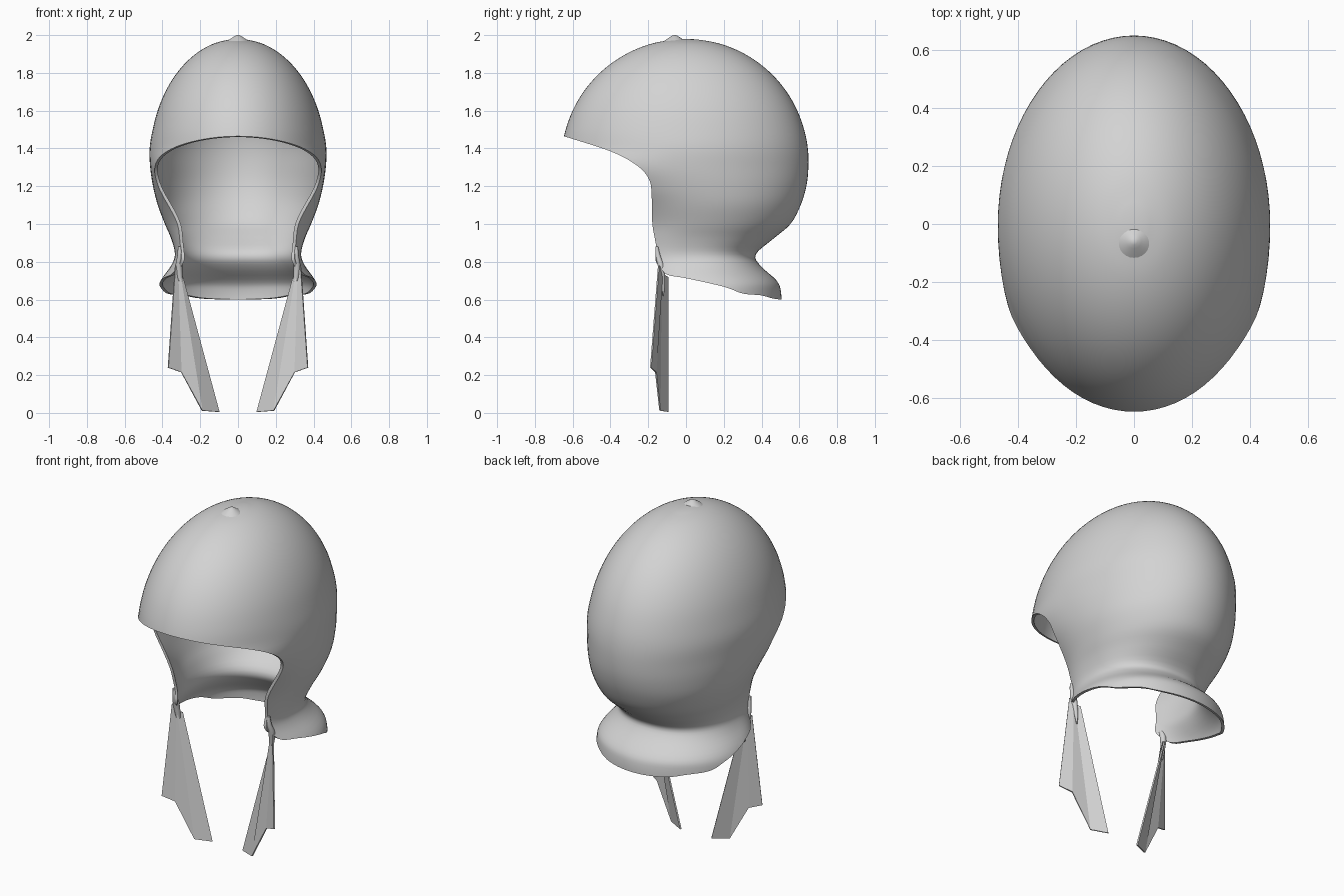
import bpy, bmesh, math
from mathutils import Vector

cube = bpy.data.objects.get("Cube")
if cube:
    bpy.data.objects.remove(cube, do_unlink=True)

grey = bpy.data.materials.new("plain_grey")
grey.use_nodes = True
grey.diffuse_color = (0.65, 0.65, 0.65, 1)
grey.node_tree.nodes["Principled BSDF"].inputs["Base Color"].default_value = (0.65, 0.65, 0.65, 1)


def make_object(name, bm):
    mesh = bpy.data.meshes.new(name)
    bm.to_mesh(mesh)
    bm.free()
    mesh.materials.append(grey)
    obj = bpy.data.objects.new(name, mesh)
    bpy.context.collection.objects.link(obj)
    return obj


def activate(obj):
    bpy.ops.object.select_all(action='DESELECT')
    obj.select_set(True)
    bpy.context.view_layer.objects.active = obj


def apply_modifiers(obj):
    activate(obj)
    for mod in list(obj.modifiers):
        bpy.ops.object.modifier_apply(modifier=mod.name)


def smooth(obj, degrees):
    activate(obj)
    bpy.ops.object.shade_smooth_by_angle(angle=math.radians(degrees))


def spline(points, steps):
    """Catmull-Rom interpolation through tuples of any length."""
    result = []
    last = len(points) - 1
    for i in range(last):
        a, b, c, d = (points[min(max(i + k, 0), last)] for k in (-1, 0, 1, 2))
        for s in range(steps):
            t = s / steps
            result.append(tuple(
                0.5 * (2 * q + (r - p) * t + (2 * p - 5 * q + 4 * r - u) * t * t
                       + (3 * q - p - 3 * r + u) * t ** 3)
                for p, q, r, u in zip(a, b, c, d)))
    return result + [points[-1]]


def power(value, exponent):
    return math.copysign(abs(value) ** exponent, value)


# Helmet shell: height, front y, back y, half width, front and back squareness.
# The dome is an ellipsoid, the neck and its flare follow a profile.
sections = []
for degrees in range(85, 10, -10):
    c, s = math.cos(math.radians(degrees)), math.sin(math.radians(degrees))
    sections.append((1.33 + 0.65 * s, -0.66 * c, 0.648 * c, 0.468 * c, 2, 2))
sections += [
    (1.4, -0.656, 0.645, 0.468, 2, 2), (1.3, -0.65, 0.648, 0.465, 2.25, 2),
    (1.2, -0.55, 0.637, 0.45, 2.15, 2), (1.1, -0.43, 0.607, 0.425, 2.1, 2),
    (1.0, -0.37, 0.553, 0.387, 2.1, 2), (0.92, -0.34, 0.46, 0.353, 2.3, 2.1),
    (0.84, -0.32, 0.37, 0.334, 2.4, 2.25), (0.78, -0.3, 0.393, 0.354, 2.4, 2.2),
    (0.7, -0.29, 0.48, 0.41, 2.2, 2.1), (0.64, -0.29, 0.503, 0.43, 2.1, 2),
    (0.55, -0.29, 0.505, 0.43, 2.1, 2),
]
SEGMENTS = 80
bm = bmesh.new()
apex = bm.verts.new((0, 0, 1.98))
rings = []
for z, front, back, width, front_square, back_square in spline(sections, 4):
    centre, depth = (front + back) / 2, (back - front) / 2
    ring = []
    for i in range(SEGMENTS):
        t = 2 * math.pi * i / SEGMENTS
        square = front_square if math.cos(t) > 0 else back_square
        ring.append(bm.verts.new((width * power(math.sin(t), 2 / square),
                                  centre - depth * power(math.cos(t), 2 / square), z)))
    rings.append(ring)
for i in range(SEGMENTS):
    j = (i + 1) % SEGMENTS
    bm.faces.new((apex, rings[0][i], rings[0][j]))
    for upper, lower in zip(rings, rings[1:]):
        bm.faces.new((upper[i], lower[i], lower[j], upper[j]))
shell = make_object("helmet_shell", bm)
thick = shell.modifiers.new("thickness", 'SOLIDIFY')
thick.thickness = 0.015
thick.offset = -1

# Side outline of the face opening and lower rim, used as a cutter
outline = spline([
    (-1.0, 1.58), (-0.65, 1.466), (-0.4, 1.385), (-0.26, 1.31), (-0.195, 1.235),
    (-0.182, 1.15), (-0.178, 1.0), (-0.158, 0.88), (-0.162, 0.81), (-0.135, 0.765),
    (-0.095, 0.73), (0.0, 0.713), (0.2, 0.668), (0.3, 0.632), (0.4, 0.622),
    (0.5, 0.6), (0.8, 0.58)], 5) + [(0.8, 0.3), (-1.0, 0.3)]
bm = bmesh.new()
face = bm.faces.new([bm.verts.new((-1, y, z)) for y, z in outline])
extruded = bmesh.ops.extrude_face_region(bm, geom=[face])["geom"]
bmesh.ops.translate(bm, vec=(2, 0, 0),
                    verts=[v for v in extruded if isinstance(v, bmesh.types.BMVert)])
bmesh.ops.recalc_face_normals(bm, faces=bm.faces)
cutter = make_object("opening_cutter", bm)
cutter.hide_render = True
cut = shell.modifiers.new("opening", 'BOOLEAN')
cut.operation = 'DIFFERENCE'
cut.solver = 'EXACT'
cut.object = cutter
apply_modifiers(shell)
bpy.data.objects.remove(cutter, do_unlink=True)
smooth(shell, 40)

# Small nub on the crown
bm = bmesh.new()
nub_rings = []
for radius, z in ((0.06, 1.966), (0.045, 1.977), (0.025, 1.99), (0.012, 1.998), (0.004, 2.0)):
    nub_rings.append([bm.verts.new((radius * math.cos(k * math.pi / 12),
                                    -0.06 + radius * math.sin(k * math.pi / 12), z))
                      for k in range(24)])
for lower, upper in zip(nub_rings, nub_rings[1:]):
    for i in range(24):
        j = (i + 1) % 24
        bm.faces.new((lower[i], lower[j], upper[j], upper[i]))
bm.faces.new(nub_rings[-1])
smooth(make_object("crown_nub", bm), 60)

# Hanging straps: a gathered cord that opens into a folded, pointed tail
tail_top = [(0.293, -0.097, 0.72), (0.306, -0.132, 0.74),
            (0.318, -0.124, 0.76), (0.332, -0.145, 0.78)]
tail_end = [(0.10, -0.095, 0.005), (0.19, -0.138, 0.012),
            (0.30, -0.16, 0.215), (0.37, -0.187, 0.24)]
cord_path = [(0.31, -0.155, 0.88, 0.008), (0.308, -0.148, 0.83, 0.014),
             (0.313, -0.13, 0.77, 0.018), (0.305, -0.122, 0.69, 0.012),
             (0.3, -0.12, 0.62, 0.003)]
for side, label in ((1, "left"), (-1, "right")):
    bm = bmesh.new()
    top = [bm.verts.new((side * x, y, z)) for x, y, z in tail_top]
    end = [bm.verts.new((side * x, y, z)) for x, y, z in tail_end]
    for i in range(3):
        bm.faces.new((top[i], end[i], end[i + 1], top[i + 1]))
    bmesh.ops.recalc_face_normals(bm, faces=bm.faces)
    tail = make_object(label + "_strap_tail", bm)
    cloth = tail.modifiers.new("thickness", 'SOLIDIFY')
    cloth.thickness = 0.008
    cloth.offset = 0
    apply_modifiers(tail)

    bm = bmesh.new()
    loops = []
    for x, y, z, radius in spline(cord_path, 3):
        loops.append([bm.verts.new(Vector((side * x, y, z)) + radius * Vector(
            (math.cos(k * math.pi / 5), math.sin(k * math.pi / 5), 0))) for k in range(10)])
    for upper, lower in zip(loops, loops[1:]):
        for i in range(10):
            j = (i + 1) % 10
            bm.faces.new((upper[i], lower[i], lower[j], upper[j]))
    bm.faces.new(loops[0])
    bm.faces.new(loops[-1][::-1])
    smooth(make_object(label + "_strap_cord", bm), 50)
